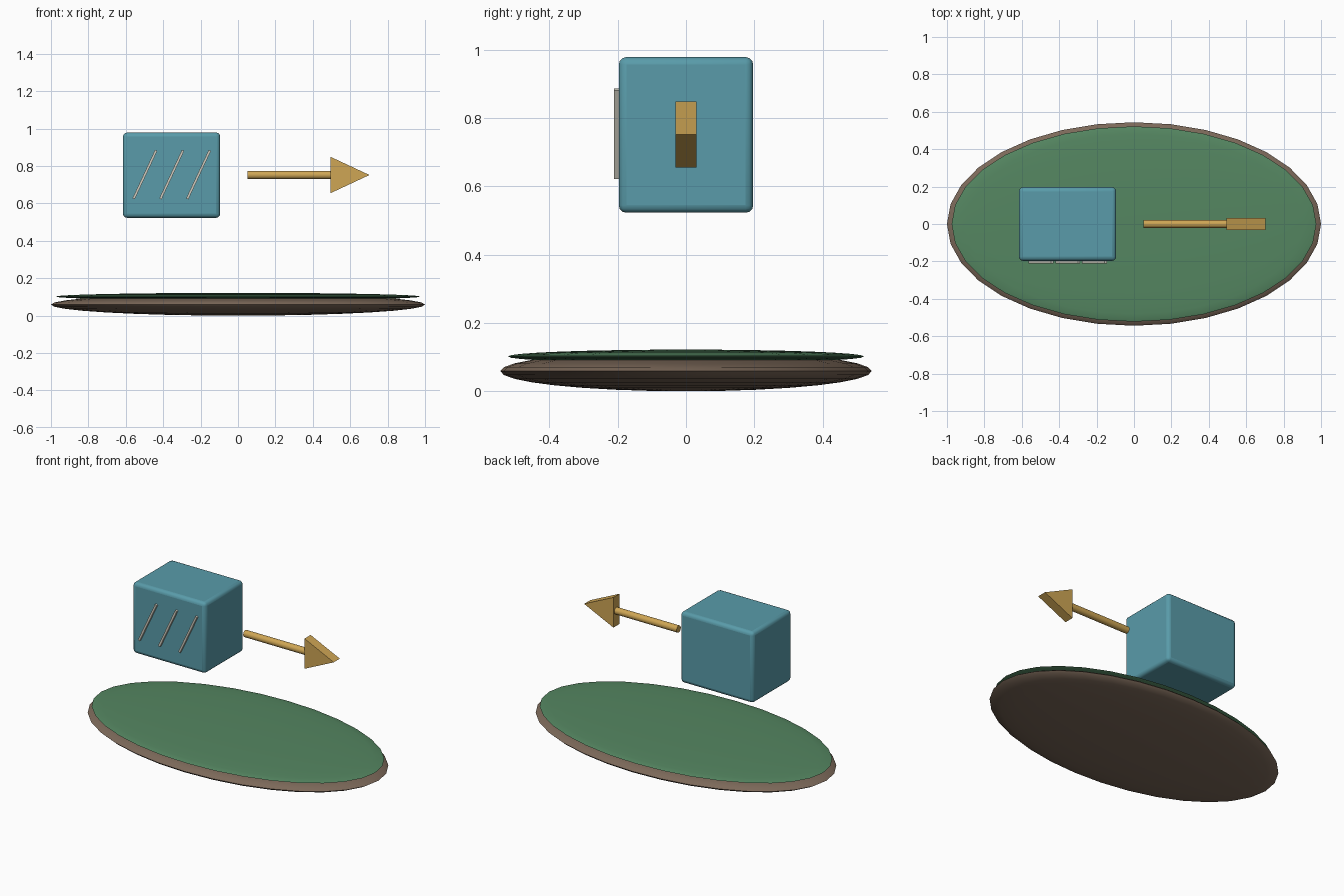
import bpy, bmesh
from math import radians, pi

if "Cube" in bpy.data.objects:
    bpy.data.objects.remove(bpy.data.objects["Cube"])


def finish(obj, name, color, smooth=True):
    obj.name = name
    mat = bpy.data.materials.new(name + "_colour")
    mat.diffuse_color = (*color, 1)
    mat.use_nodes = True
    mat.node_tree.nodes["Principled BSDF"].inputs["Base Color"].default_value = mat.diffuse_color
    obj.data.materials.append(mat)
    if smooth:
        bpy.ops.object.shade_smooth_by_angle(angle=radians(35))
    return obj


def disc(name, z, size, color):
    bpy.ops.mesh.primitive_uv_sphere_add(segments=32, ring_count=16, radius=1, location=(0, 0, z))
    obj = bpy.context.object
    obj.scale = size
    bpy.ops.object.transform_apply(location=False, rotation=False, scale=True)
    return finish(obj, name, color)


def box(name, loc, size, color, rot=(0, 0, 0), bevel=0):
    bpy.ops.mesh.primitive_cube_add(size=1, location=loc, rotation=rot)
    obj = bpy.context.object
    obj.scale = size
    bpy.ops.object.transform_apply(location=False, rotation=False, scale=True)
    if bevel:
        mod = obj.modifiers.new("Bevel", 'BEVEL')
        mod.width, mod.segments = bevel, 3
    return finish(obj, name, color, smooth=bool(bevel))


BROWN, GREEN = (0.20, 0.14, 0.10), (0.09, 0.24, 0.12)
TEAL, PALE, GOLD = (0.10, 0.33, 0.40), (0.62, 0.60, 0.52), (0.62, 0.38, 0.09)

# Flattened ellipsoid island: soil and grass cap
disc("soil_base", 0.059, (1.0, 0.544, 0.059), BROWN)
disc("grass_top", 0.102, (0.975, 0.522, 0.02), GREEN)

# Floating block with three slanted strokes on its front
box("block", (-0.355, 0, 0.751), (0.52, 0.394, 0.456), TEAL, bevel=0.022)
for i in range(3):
    box(f"stroke_{i + 1}", (-0.498 + 0.1435 * i, -0.199, 0.754), (0.013, 0.025, 0.286),
        PALE, rot=(0, radians(25), 0))

# Arrow shaft
bpy.ops.mesh.primitive_cylinder_add(vertices=16, radius=0.022, depth=0.45,
                                    location=(0.277, 0, 0.752), rotation=(0, pi / 2, 0))
finish(bpy.context.object, "arrow_shaft", GOLD)

# Arrow head: triangular prism
bm = bmesh.new()
tri = [bm.verts.new((x, -0.031, z)) for x, z in ((0.495, 0.655), (0.703, 0.752), (0.495, 0.849))]
face = bm.faces.new(tri)
ext = bmesh.ops.extrude_face_region(bm, geom=[face])
bmesh.ops.translate(bm, vec=(0, 0.062, 0),
                    verts=[v for v in ext["geom"] if isinstance(v, bmesh.types.BMVert)])
bmesh.ops.recalc_face_normals(bm, faces=bm.faces)
mesh = bpy.data.meshes.new("arrow_head")
bm.to_mesh(mesh)
bm.free()
head = bpy.data.objects.new("arrow_head", mesh)
bpy.context.collection.objects.link(head)
finish(head, "arrow_head", GOLD, smooth=False)
